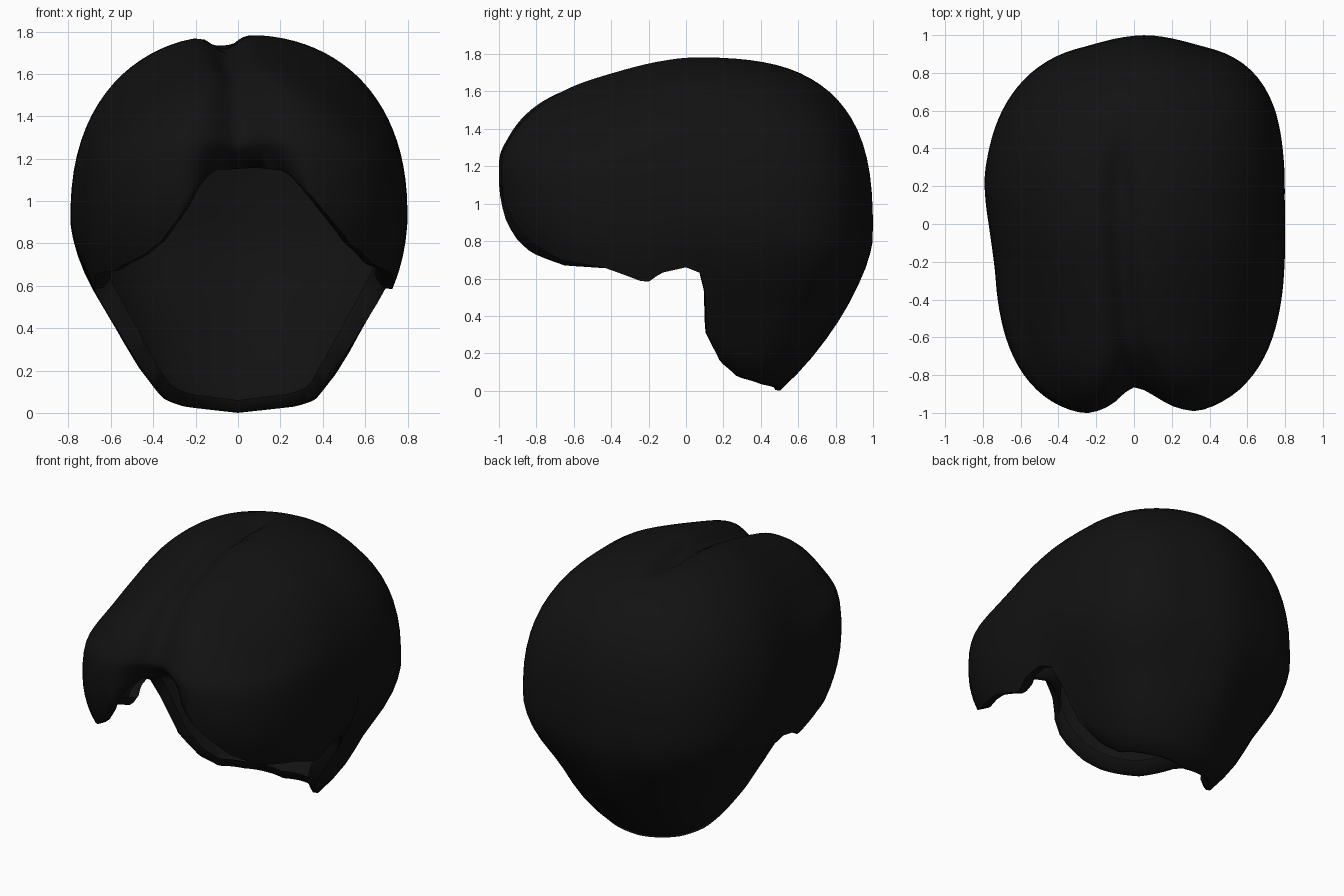
import bpy, bmesh
from math import sin, cos, asin, pi, exp, degrees, radians

if "Cube" in bpy.data.objects:
    bpy.data.objects.remove(bpy.data.objects["Cube"])

COLS, RINGS = 120, 30

# hem height by angle from the front (0) round to the nape (180)
SIDE = [(60, .655), (74, .575), (80, .63), (90, .66), (98, .62), (101, .32), (106, .25),
        (115, .15), (130, .07), (150, .03), (180, .0)]
HEM_RIGHT = [(0, 1.17), (13, 1.14), (16, 1.1), (20, 1.02), (26, .91), (33, .8), (44, .7)] + SIDE
HEM_LEFT = [(0, 1.17), (7, 1.15), (11, 1.09), (16, .95), (24, .81), (31, .74), (45, .67)] + SIDE


def clamp(v):
    return max(0.0, min(1.0, v))


def smooth(v):
    v = clamp(v)
    return v * v * (3 - 2 * v)


def mix(a, b, t):
    return a + (b - a) * t


def hem_height(deg, table):
    for (a, za), (b, zb) in zip(table, table[1:]):
        if deg <= b:
            return mix(za, zb, (deg - a) / (b - a))
    return table[-1][1]


def column(psi):
    """Shape settings of the vertical profile at an angle from the front."""
    dx, dy = sin(psi), -cos(psi)
    deg = degrees(psi if psi <= pi else 2 * pi - psi)
    zc = mix(.92, 1.17, abs(dy) ** 3) if dy < 0 else mix(.92, .82, dy ** 1.5)
    w = smooth((dy + .4) / .6)
    low_n = mix(2.1, 1.5, w)
    low_b = mix(.8, mix(1.0, 1.1, max(0, dy)), w)
    up_n = 2.3 + (.6 * dy * dy if dy > 0 else .5 * dy ** 6)
    s = clamp((zc - hem_height(deg, HEM_RIGHT if dx >= 0 else HEM_LEFT)) / low_b)
    return dx, dy, zc, low_n, low_b, up_n, -asin(s ** (low_n / 2))


def outer_point(col, f):
    """f runs from 0 at the crown to 1 at the hem."""
    dx, dy, zc, low_n, low_b, up_n, t_hem = col
    t = mix(pi / 2, t_hem, f ** 1.2)
    if t >= 0:
        r = max(0, cos(t)) ** (2 / up_n)
        z = zc + (1.785 - zc) * sin(t) ** (2 / up_n)
    else:
        r = cos(t) ** (2 / low_n)
        z = zc - low_b * sin(-t) ** (2 / low_n)
    # plan outline: squarer low down, rounder towards the crown
    back = smooth(dy + .5)
    side = smooth(dx * 2 + .5)
    p = mix(2.85, mix(2.6, 3.4, side), back)
    if t > 0:
        p = mix(mix(2.0, 2.25, back), p, r ** 3)
    radius = (abs(dx / .8) ** p + abs(dy) ** p) ** (-1 / p)
    # slight hollow at the back corners below the head bulge
    radius *= 1 - .05 * exp(-((z - .42) / .18) ** 2) * max(0, abs(dx) * dy * 2)
    x, y = dx * radius * r, dy * radius * r
    if x < 0:                                    # left front is narrower
        x *= 1 - .075 * smooth((.3 - y) / .6)
    if y > 0:                                    # back is gently pointed in plan
        y -= .04 * smooth(abs(x - .06) / .35) * smooth(y)
    else:
        y *= 1.025
    top = smooth((z - 1.0) / .5)
    z -= .09 * smooth(-y / .7 + .1) * smooth((z - 1.17) / .3)   # top slopes to the front
    # centre parting: a groove on top, deepening into a notch at the front
    part = mix(-.07, -.01, smooth(-y))
    z -= .07 * exp(-((x - part) / .07) ** 2) * smooth((.55 - y) / .35) * top
    front = smooth((-y - .5) / .45)
    y += .125 * exp(-((x - .03) / .16) ** 2) * front
    y += .13 * exp(-((x - .04) / .2) ** 4) * smooth((1.3 - z) / .16) * front
    return x, y, z


bm = bmesh.new()
cols = [column(2 * pi * i / COLS) for i in range(COLS)]
rings = []

# outer shell
for j in range(1, RINGS + 1):
    rings.append([bm.verts.new(outer_point(c, j / RINGS)) for c in cols])
# thick rounded hem folded inwards
hem = [tuple(v.co) for v in rings[-1]]
rings.append([bm.verts.new((x * .94, y * .95, z + .005)) for x, y, z in hem])
rings.append([bm.verts.new((x * .89, y * .91, z + .06)) for x, y, z in hem])

for a, b in zip(rings, rings[1:]):
    for i in range(COLS):
        k = (i + 1) % COLS
        bm.faces.new((a[i], b[i], b[k], a[k]))

# crown cap
ring = rings[0]
centre = bm.verts.new((0, 0, sum(v.co.z for v in ring) / COLS))
for i in range(COLS):
    bm.faces.new((ring[i], ring[(i + 1) % COLS], centre))

# all faces point outwards
bmesh.ops.recalc_face_normals(bm, faces=bm.faces)
bm.normal_update()
if centre.link_faces[0].normal.z < 0:
    bmesh.ops.reverse_faces(bm, faces=bm.faces)

mesh = bpy.data.meshes.new("hair")
bm.to_mesh(mesh)
bm.free()
hair = bpy.data.objects.new("hair", mesh)
bpy.context.collection.objects.link(hair)

# black hair colour
mat = bpy.data.materials.new("black_hair")
mat.diffuse_color = (.006, .006, .006, 1)
mat.use_nodes = True
mat.node_tree.nodes["Principled BSDF"].inputs["Base Color"].default_value = mat.diffuse_color
mesh.materials.append(mat)

bpy.context.view_layer.objects.active = hair
hair.select_set(True)
bpy.ops.object.shade_smooth_by_angle(angle=radians(60))
